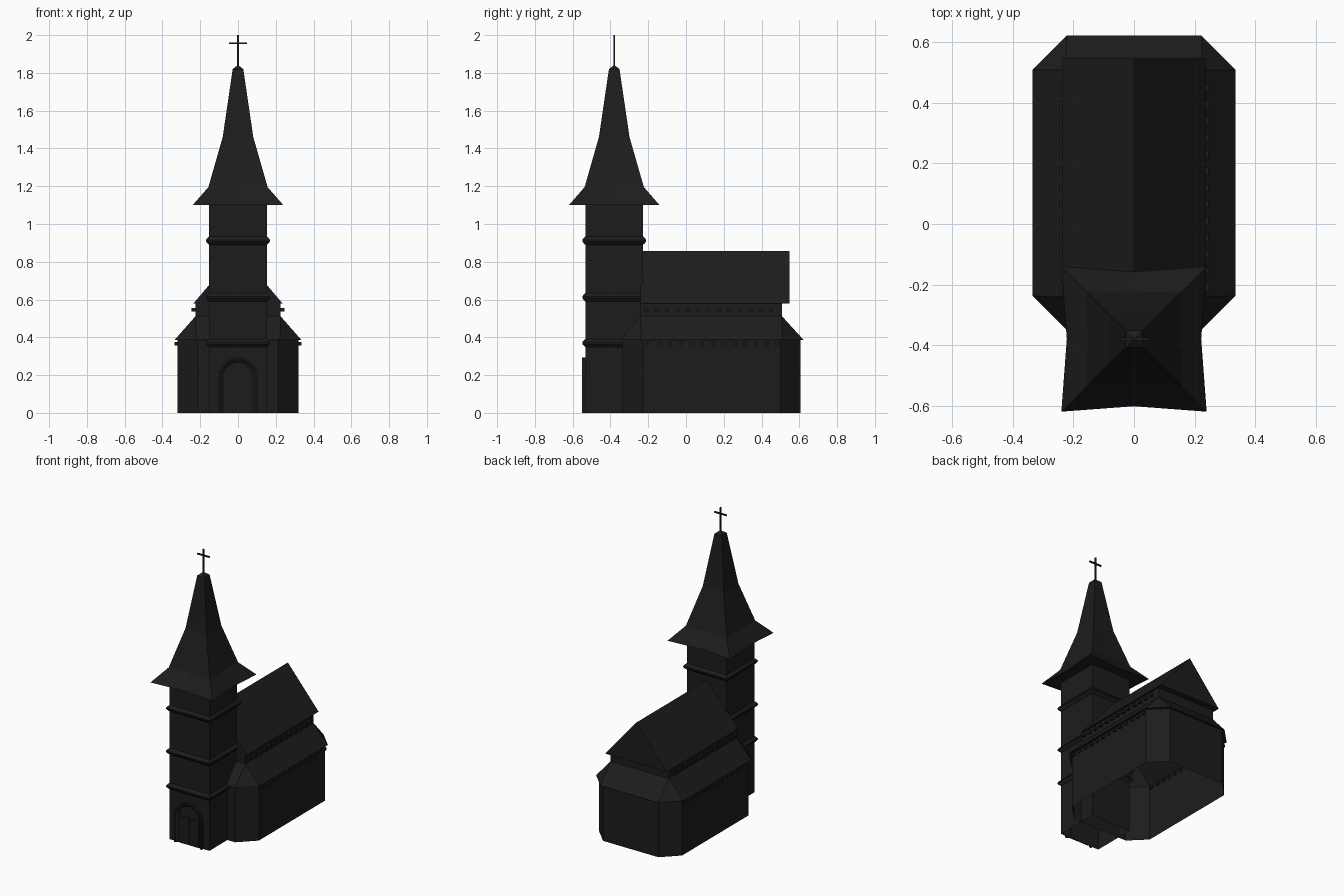
import bpy, bmesh, math
from mathutils import Matrix

if "Cube" in bpy.data.objects:
    bpy.data.objects.remove(bpy.data.objects["Cube"])

mat = bpy.data.materials.new("dark_stone")
mat.diffuse_color = (0.012, 0.012, 0.012, 1)
mat.use_nodes = True
mat.node_tree.nodes["Principled BSDF"].inputs["Base Color"].default_value = mat.diffuse_color
TY, TH = -0.38, 0.153          # tower centre y and half width


def finish(name, bm):
    bmesh.ops.remove_doubles(bm, verts=bm.verts, dist=0.0005)
    bmesh.ops.recalc_face_normals(bm, faces=bm.faces)
    me = bpy.data.meshes.new(name)
    bm.to_mesh(me)
    bm.free()
    me.materials.append(mat)
    ob = bpy.data.objects.new(name, me)
    bpy.context.collection.objects.link(ob)
    return ob


def loft(name, rings, closed=True, cap=False):
    """Skin a list of equal-length point rings with quads."""
    bm = bmesh.new()
    vs = [[bm.verts.new(p) for p in r] for r in rings]
    n = len(rings[0])
    for a, b in zip(vs, vs[1:]):
        for i in range(n if closed else n - 1):
            j = (i + 1) % n
            bm.faces.new((a[i], a[j], b[j], b[i]))
    if cap:
        bm.faces.new(vs[0])
        bm.faces.new(vs[-1])
    return finish(name, bm)


def boxes(name, items):
    bm = bmesh.new()
    for c, s in items:
        bmesh.ops.create_cube(bm, size=1, matrix=Matrix.Translation(c) @ Matrix.Diagonal((*s, 1)))
    return finish(name, bm)


def square(h, z, mid=1.0):
    """Square ring around the tower axis, with side midpoints pulled in by mid."""
    m = h * mid
    pts = [(-h, -h), (0, -m), (h, -h), (m, 0), (h, h), (0, m), (-h, h), (-m, 0)]
    return [(x, y + TY, z) for x, y in pts]


def octagon(hx, y0, y1, c, z):
    """Rectangle with chamfered corners (c = 0 gives doubled corners)."""
    return [(-hx + c, y0, z), (hx - c, y0, z), (hx, y0 + c, z), (hx, y1 - c, z),
            (hx - c, y1, z), (-hx + c, y1, z), (-hx, y1 - c, z), (-hx, y0 + c, z)]


# Tower shaft and its three string courses
loft("tower", [square(TH, 0), square(TH, 1.10)])
for i, z in enumerate((0.37, 0.612, 0.912)):
    loft(f"tower_cornice_{i + 1}", [square(TH, z - 0.022), square(TH + 0.008, z - 0.015),
                                    square(TH + 0.016, z - 0.004), square(TH + 0.016, z + 0.004),
                                    square(TH + 0.008, z + 0.015), square(TH, z + 0.022)])

# Flared spire with slightly concave eaves
loft("spire", [square(TH, 1.10), square(0.24, 1.10, 0.925), square(0.157, 1.195, 0.98),
               square(0.081, 1.46), square(0.028, 1.82), square(0.0, 1.842)])

# Cross on the spire
boxes("cross", [((0, TY, 1.915), (0.009, 0.009, 0.17)),
                ((0, TY, 1.957), (0.094, 0.009, 0.009))])

# Lower body with its lean-to roof rising to the upper wall
loft("nave_body", [octagon(0.32, -0.335, 0.607, 0.107, 0),
                   octagon(0.32, -0.335, 0.607, 0.107, 0.387),
                   octagon(0.335, -0.35, 0.622, 0.112, 0.387),
                   octagon(0.225, -0.24, 0.508, 0, 0.512),
                   octagon(0.225, -0.24, 0.508, 0, 0.58)])

# Gabled main roof
gable = [(-0.237, 0.578), (0.237, 0.578), (0, 0.857)]
loft("nave_roof", [[(x, y, z) for x, z in gable] for y in (-0.24, 0.548)], cap=True)

# Rows of small blocks under both eaves
upper = [((s * 0.232, -0.21 + 0.055 * i, 0.545), (0.028, 0.022, 0.018))
         for s in (-1, 1) for i in range(13)]
boxes("upper_eave_blocks", upper)
lower = [((s * 0.322, -0.20 + 0.057 * i, 0.367), (0.026, 0.022, 0.018))
         for s in (-1, 1) for i in range(13)]
boxes("lower_eave_blocks", lower)


# Arched portal frame on the tower front
def arch(r, y, spring=0.188):
    curve = [(r * math.cos(math.pi * i / 16), y, spring + r * math.sin(math.pi * i / 16))
             for i in range(17)]
    return [(r, y, 0)] + curve + [(-r, y, 0)]


front, wall = TY - TH - 0.017, TY - TH
loft("portal_frame", [arch(0.106, wall), arch(0.106, front), arch(0.096, front),
                      arch(0.080, wall - 0.004), arch(0.080, wall)], closed=False)

# Double door set inside the arch
boxes("door_leaves", [((s * 0.038, wall - 0.002, 0.093), (0.072, 0.006, 0.186)) for s in (-1, 1)])
